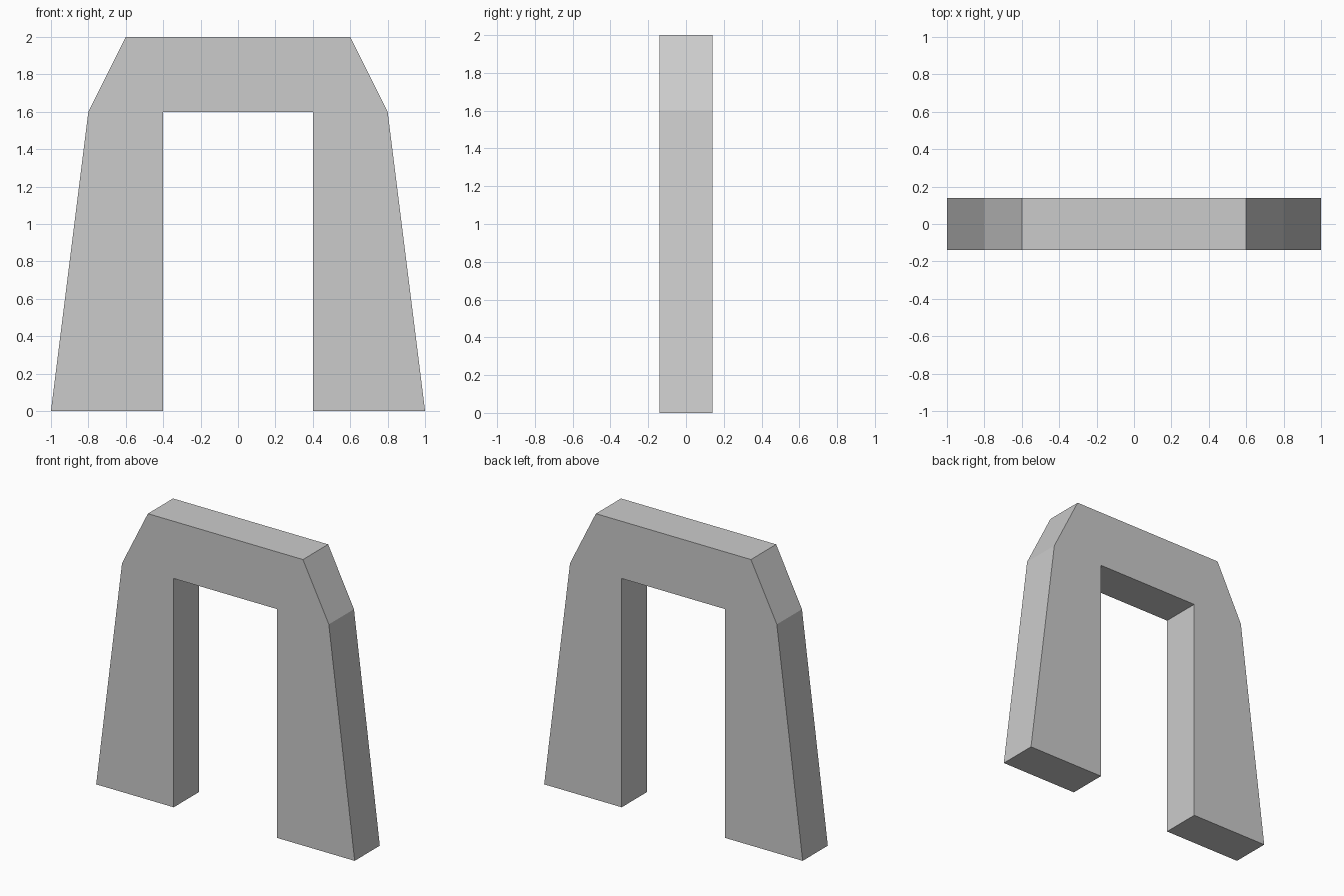
import bpy, bmesh

if "Cube" in bpy.data.objects:
    bpy.data.objects.remove(bpy.data.objects["Cube"])

HALF_DEPTH = 0.139

# Right half of the arch outline (x, z), from inner top round to outer top
half = [(0.4, 1.6), (0.4, 0.0), (1.0, 0.0), (0.8, 1.6), (0.6, 2.0)]
outline = half + [(-x, z) for x, z in reversed(half)]

# Extrude the outline through the depth of the arch
bm = bmesh.new()
front = bm.faces.new([bm.verts.new((x, -HALF_DEPTH, z)) for x, z in outline])
extruded = bmesh.ops.extrude_face_region(bm, geom=[front], use_keep_orig=True)
back_verts = [g for g in extruded["geom"] if isinstance(g, bmesh.types.BMVert)]
bmesh.ops.translate(bm, verts=back_verts, vec=(0, 2 * HALF_DEPTH, 0))
bmesh.ops.recalc_face_normals(bm, faces=bm.faces)

mesh = bpy.data.meshes.new("arch")
bm.to_mesh(mesh)
bm.free()
bpy.context.collection.objects.link(bpy.data.objects.new("arch", mesh))
